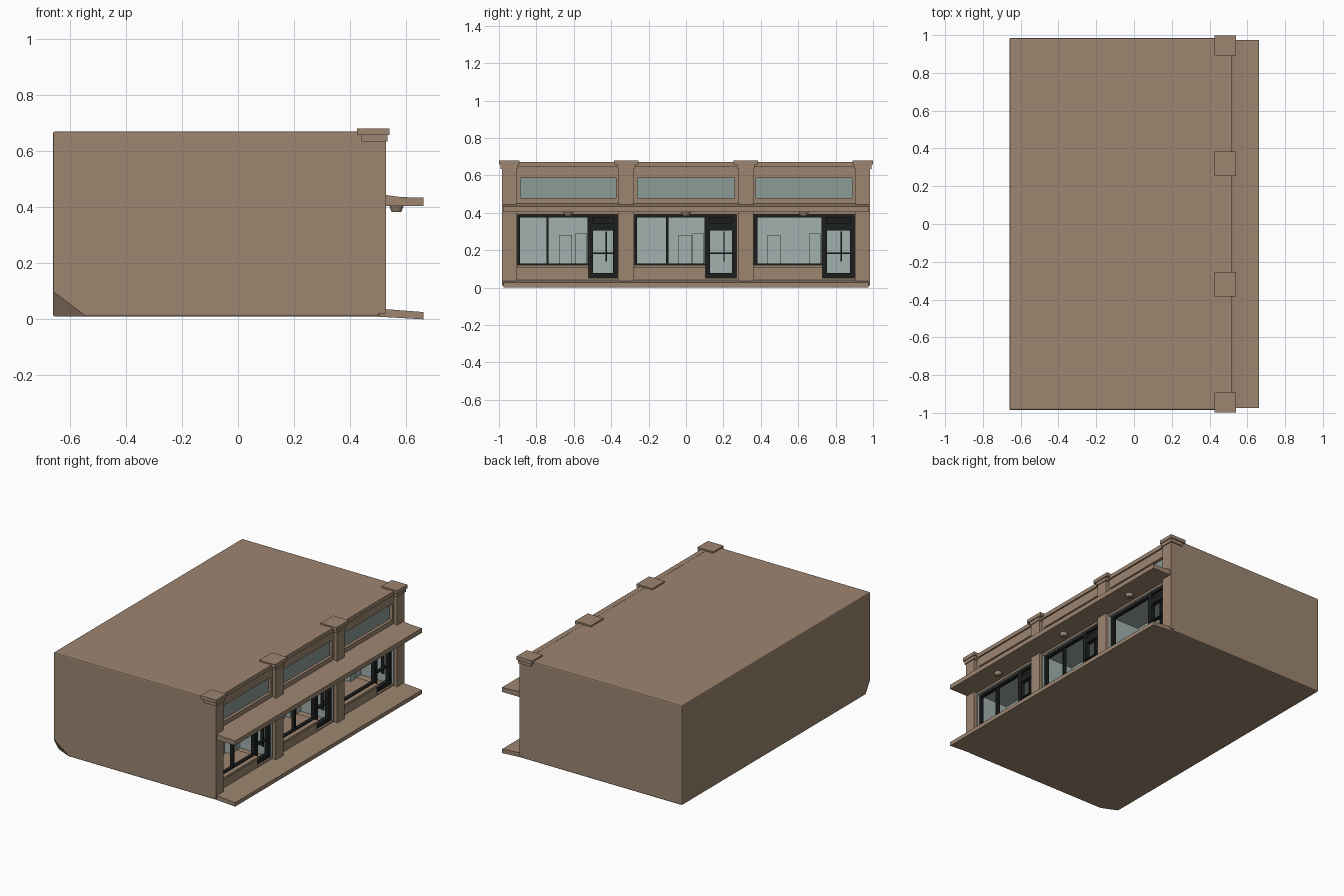
import bpy, bmesh
from mathutils import Vector

if "Cube" in bpy.data.objects:
    bpy.data.objects.remove(bpy.data.objects["Cube"])


def material(name, rgb):
    m = bpy.data.materials.new(name)
    m.diffuse_color = (*rgb, 1)
    m.use_nodes = True
    m.node_tree.nodes["Principled BSDF"].inputs["Base Color"].default_value = m.diffuse_color
    return m


TAN = material("tan stucco", (0.335, 0.235, 0.163))
PALE = material("pale interior", (0.36, 0.44, 0.425))
GLASS = material("grey green glass", (0.26, 0.325, 0.305))
DARK = material("black frame", (0.012, 0.013, 0.013))


def add_object(name, bm, *mats):
    bmesh.ops.recalc_face_normals(bm, faces=bm.faces)
    me = bpy.data.meshes.new(name)
    bm.to_mesh(me)
    bm.free()
    for m in mats:
        me.materials.append(m)
    ob = bpy.data.objects.new(name, me)
    bpy.context.collection.objects.link(ob)
    return ob


def box(bm, x0, x1, y0, y1, z0, z1):
    vs = bmesh.ops.create_cube(bm, size=1)["verts"]
    for v in vs:
        v.co = ((x0 + x1) / 2 + v.co.x * (x1 - x0),
                (y0 + y1) / 2 + v.co.y * (y1 - y0),
                (z0 + z1) / 2 + v.co.z * (z1 - z0))


def boxes(name, mat, dims):
    bm = bmesh.new()
    for d in dims:
        box(bm, *d)
    return add_object(name, bm, mat)


def prism(bm, points, offset):
    f = bm.faces.new([bm.verts.new(p) for p in points])
    new = bmesh.ops.extrude_face_region(bm, geom=[f])["geom"]
    bmesh.ops.translate(bm, vec=offset,
                        verts=[v for v in new if isinstance(v, bmesh.types.BMVert)])


WALL = 0.505      # shop front plane
BACK = 0.27       # rear wall of the shop rooms
# each bay: left edge, mullion, door left, right edge
BAYS = [(-0.90, -0.74, -0.52, -0.365),
        (-0.275, -0.10, 0.105, 0.27),
        (0.36, 0.375, 0.73, 0.90)]

# building shell with softened edges and one clipped lower corner
bm = bmesh.new()
box(bm, -0.66, WALL, -0.985, 0.985, 0.01, 0.67)
bmesh.ops.bevel(bm, geom=bm.edges[:], offset=0.008, segments=2, affect='EDGES', profile=0.5)
a, b, c = Vector((-0.66, -0.985, 0.10)), Vector((-0.54, -0.985, 0.01)), Vector((-0.66, -0.93, 0.01))
n = (b - a).cross(c - a).normalized()
if n.dot(Vector((-0.66, -0.985, 0.01)) - a) < 0:
    n = -n
bmesh.ops.bisect_plane(bm, geom=bm.verts[:] + bm.edges[:] + bm.faces[:],
                       plane_co=a, plane_no=n, clear_outer=True)
bmesh.ops.holes_fill(bm, edges=[e for e in bm.edges if e.is_boundary])
shell = add_object("building_shell", bm, TAN, PALE, GLASS)

# openings: L-shaped shop windows with doors, and shallow upper windows
bm = bmesh.new()
for y0, ym, yd, y1 in BAYS:
    outline = [(y0, 0.12), (yd, 0.12), (yd, 0.05), (y1, 0.05), (y1, 0.39), (y0, 0.39)]
    prism(bm, [(BACK, y, z) for y, z in outline], (0.4, 0, 0))
    box(bm, 0.485, 0.7, y0 + 0.015, y1 - 0.01, 0.48, 0.585)
cutter = add_object("opening_cutter", bm)
cutter.hide_render = True
mod = shell.modifiers.new("openings", 'BOOLEAN')
mod.operation = 'DIFFERENCE'
mod.solver = 'EXACT'
mod.object = cutter
bpy.context.view_layer.update()
dg = bpy.context.evaluated_depsgraph_get()
cut = bpy.data.meshes.new_from_object(shell.evaluated_get(dg))
shell.modifiers.clear()
shell.data = cut
bpy.data.objects.remove(cutter)
for p in cut.polygons:
    x, y, z = p.center
    p.material_index = 0
    if 0.2 < x < 0.47 and abs(y) < 0.92 and 0.045 < z < 0.395 and p.normal.z < 0.5:
        p.material_index = 1
    elif 0.48 < x < 0.488 and 0.5 < z < 0.57 and p.normal.x > 0.9:
        p.material_index = 2

# pillars with stepped caps
pillars, caps = [], []
for y0, y1 in [(-0.985, -0.905), (-0.36, -0.28), (0.28, 0.36), (0.905, 0.985)]:
    pillars.append((0.45, 0.528, y0, y1, 0.02, 0.65))
    caps.append((0.44, 0.534, y0 - 0.007, y1 + 0.007, 0.635, 0.658))
    ya, yb = (y0 - 0.014, y1 + 0.014) if abs(y0 + y1) > 1.5 else (y0 - 0.025, y1 + 0.025)
    caps.append((0.425, 0.54, ya, yb, 0.657, 0.68))
boxes("pillars", TAN, pillars)
boxes("pillar_caps", TAN, caps)

# parapet trim and window sills
boxes("parapet_trim", TAN, [(0.48, 0.515, -0.95, 0.95, 0.645, 0.671)])
boxes("window_sills", TAN, [(0.45, 0.518, y0, yd, 0.105, 0.12) for y0, _, yd, _ in BAYS])

# canopy and pavement strip
for name, profile in [
        ("canopy", [(0.49, 0.455), (0.53, 0.443), (0.58, 0.436), (0.662, 0.434),
                    (0.662, 0.404), (0.49, 0.404)]),
        ("pavement", [(0.49, 0.045), (0.53, 0.036), (0.662, 0.026),
                      (0.662, 0.0), (0.49, 0.01)])]:
    bm = bmesh.new()
    prism(bm, [(x, -0.975, z) for x, z in profile], (0, 1.95, 0))
    add_object(name, bm, TAN)

# small lamps under the canopy
bm = bmesh.new()
for y in (-0.63, 0, 0.63):
    r = bmesh.ops.create_cone(bm, cap_ends=True, segments=10, radius1=0.018,
                              radius2=0.028, depth=0.025)
    bmesh.ops.translate(bm, verts=r["verts"], vec=(0.565, y, 0.395))
add_object("canopy_lamps", bm, TAN)

# black window frames and doors
frames, doors, panes, furniture = [], [], [], []
X0, X1 = 0.465, 0.488
for y0, ym, yd, y1 in BAYS:
    frames += [(X0, X1, y0, yd, 0.376, 0.392), (X0, X1, y0, yd, 0.118, 0.128),
               (X0, X1, y0, y0 + 0.012, 0.12, 0.39),
               (X0, X1, ym - 0.006, ym + 0.006, 0.12, 0.39)]
    doors += [(X0, X1 + 0.005, yd - 0.006, yd + 0.024, 0.05, 0.39),
              (X0, X1 + 0.005, y1 - 0.024, y1, 0.05, 0.39),
              (X0, X1 + 0.005, yd, y1, 0.305, 0.345),
              (X0, X1 + 0.005, yd, y1, 0.376, 0.39),
              (X0, X1 + 0.005, yd, y1, 0.05, 0.078),
              (X0 + 0.01, X1 + 0.012, yd + 0.02, y1 - 0.02, 0.180, 0.188),
              (X0, X1, (yd + y1) / 2 + 0.012, (yd + y1) / 2 + 0.019, 0.14, 0.30)]
    panes.append((X0 + 0.006, X0 + 0.012, yd, y1, 0.34, 0.38))
    # display counters inside each shop
    furniture += [(BACK, 0.33, ym + 0.06, ym + 0.13, 0.115, 0.28),
                  (BACK, 0.36, yd - 0.07, yd - 0.01, 0.115, 0.29)]
boxes("window_frames", DARK, frames)
boxes("doors", DARK, doors)
boxes("door_transoms", DARK, panes)
boxes("display_counters", PALE, furniture)
